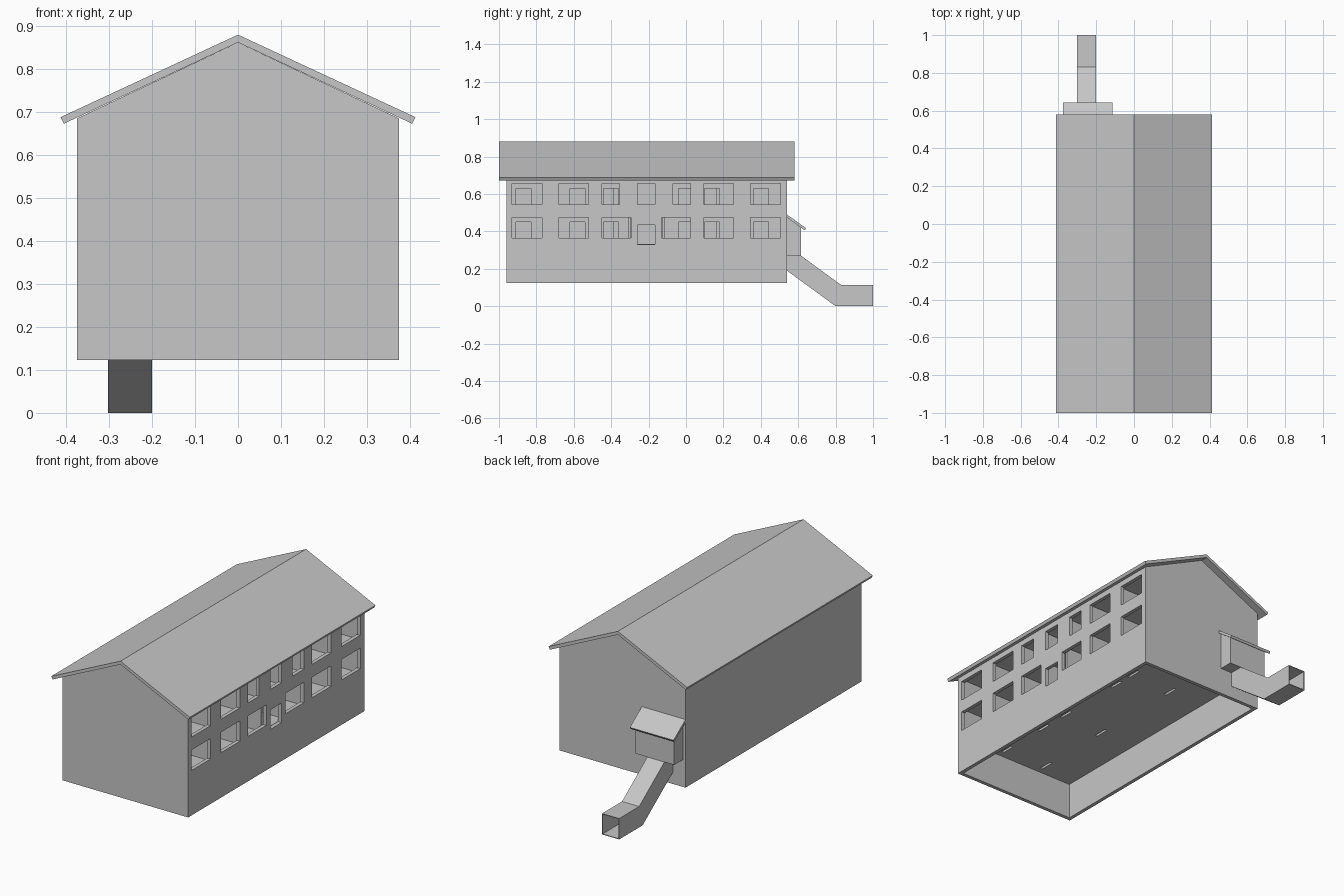
import bpy, bmesh

if "Cube" in bpy.data.objects:
    bpy.data.objects.remove(bpy.data.objects["Cube"])

grey = bpy.data.materials.new("plain grey")
grey.diffuse_color = (0.57, 0.57, 0.57, 1)
grey.use_nodes = True
grey.node_tree.nodes["Principled BSDF"].inputs["Base Color"].default_value = grey.diffuse_color


def prism(name, pts, axis, a, b):
    """Extrude a profile: axis 'x' takes (y, z) points, axis 'y' takes (x, z)."""
    bm = bmesh.new()
    place = (lambda p, d: (d, p[0], p[1])) if axis == 'x' else (lambda p, d: (p[0], d, p[1]))
    face = bm.faces.new([bm.verts.new(place(p, a)) for p in pts])
    ext = bmesh.ops.extrude_face_region(bm, geom=[face])
    vec = (b - a, 0, 0) if axis == 'x' else (0, b - a, 0)
    bmesh.ops.translate(bm, vec=vec, verts=[v for v in ext['geom'] if isinstance(v, bmesh.types.BMVert)])
    bmesh.ops.recalc_face_normals(bm, faces=bm.faces)
    me = bpy.data.meshes.new(name)
    bm.to_mesh(me)
    bm.free()
    me.materials.append(grey)
    ob = bpy.data.objects.new(name, me)
    bpy.context.collection.objects.link(ob)
    return ob


def box(name, x0, x1, y0, y1, z0, z1):
    return prism(name, [(y0, z0), (y1, z0), (y1, z1), (y0, z1)], 'x', x0, x1)


def cut(ob, boxes):
    """Cut box-shaped openings out of an object."""
    for b in boxes:
        cutter = box("cutter", *b)
        cutter.hide_render = True
        mod = ob.modifiers.new("opening", 'BOOLEAN')
        mod.operation, mod.solver, mod.object = 'DIFFERENCE', 'EXACT', cutter
        bpy.context.view_layer.update()
        me = bpy.data.meshes.new_from_object(ob.evaluated_get(bpy.context.evaluated_depsgraph_get()))
        ob.modifiers.clear()
        ob.data = me
        bpy.data.objects.remove(cutter)


W, Y0, Y1, Z0, T = 0.375, -0.96, 0.54, 0.123, 0.02
EAVE, RIDGE = 0.685, 0.862

# Gable walls
gable = [(-W, Z0), (W, Z0), (W, EAVE), (0, RIDGE), (-W, EAVE)]
prism("front_wall", gable, 'y', Y0, Y0 + T)
back = prism("back_wall", gable, 'y', Y1 - T, Y1)
cut(back, [(-0.30, -0.202, Y1 - 0.1, Y1 + 0.1, 0.335, 0.44)])

# Side walls, with windows in the right one
box("left_wall", -W, -W + T, Y0 + T, Y1 - T, Z0, EAVE)
right = box("right_wall", W - T, W, Y0 + T, Y1 - T, Z0, EAVE)
wide = [(-0.93, -0.77), (-0.68, -0.52), (0.095, 0.255), (0.345, 0.505)]
upper = wide + [(-0.45, -0.355), (-0.26, -0.165), (-0.07, 0.025)]
lower = wide + [(-0.45, -0.295), (-0.13, 0.025)]
holes = [(y0, y1, 0.545, 0.655) for y0, y1 in upper]
holes += [(y0, y1, 0.365, 0.475) for y0, y1 in lower]
holes += [(-0.26, -0.165, 0.33, 0.435)]
cut(right, [(W - 0.1, W + 0.1, *h) for h in holes])

# Roof
prism("roof", [(0, 0.88), (0.413, 0.688), (0.405, 0.673), (0, RIDGE),
               (-0.405, 0.673), (-0.413, 0.688)], 'y', -1.0, 0.58)

# Floors, ceiling and rooms along a central corridor
XI, YA, YB = W - T, Y0 + T, Y1 - T
box("ceiling", -XI, XI, YA, YB, 0.675, 0.683)
doors = {-0.145: [-0.87, -0.43, 0.12], 0.115: [-0.87, -0.58, -0.40, 0.0, 0.14, 0.40]}
slots = [(x - 0.001, x + 0.013, y - 0.04, y + 0.04) for x in doors for y in doors[x]]
for level, (z, top) in {"lower": (0.32, 0.5), "upper": (0.5, 0.675)}.items():
    floor = box(level + "_floor", -XI, XI, YA, YB, z, z + 0.012)
    if level == "lower":
        cut(floor, [(*s, z - 0.05, z + 0.05) for s in slots])
    for x in doors:
        wall = box(level + "_corridor_wall", x, x + 0.012, YA, YB, z + 0.012, top)
        cut(wall, [(x - 0.05, x + 0.05, y - 0.04, y + 0.04, z - 0.01, z + 0.13) for y in doors[x]])
    for y in (-0.73, -0.49, -0.31, -0.125, 0.055, 0.295):
        box(level + "_right_partition", 0.127, XI, y, y + 0.012, z + 0.012, top)
    for y in (-0.52, 0.04):
        box(level + "_left_partition", -XI, -0.145, y, y + 0.012, z + 0.012, top)

# Porch on the back wall
P = 0.006
porch_side = [(Y1, 0.27), (0.615, 0.27), (0.615, 0.422), (Y1, 0.477)]
for x in (-0.36, -0.13 - P):
    prism("porch_side", porch_side, 'x', x, x + P)
box("porch_back", -0.36 + P, -0.13 - P, 0.615 - P, 0.615, 0.27, 0.425)
for x0, x1 in ((-0.36 + P, -0.302), (-0.2, -0.13 - P)):
    box("porch_floor", x0, x1, Y1, 0.615 - P, 0.27, 0.27 + P)
prism("porch_roof", [(Y1, 0.49), (0.642, 0.417), (0.634, 0.406), (Y1, 0.474)], 'x', -0.375, -0.115)

# Hollow chute running from the porch down to the ground, open at its end
C, CX0, CX1 = 0.004, -0.302, -0.2
chute = [(Y1, 0.27), (0.615, 0.27), (0.83, 0.113), (1, 0.113), (1, 0), (0.80, 0), (Y1, 0.19)]
for x in (CX0, CX1 - C):
    prism("chute_side", chute, 'x', x, x + C)
prism("chute_top", [(0.615, 0.27), (0.83, 0.113), (1, 0.113), (1, 0.113 - C),
                    (0.829, 0.113 - C), (0.615, 0.265)], 'x', CX0 + C, CX1 - C)
prism("chute_bottom", [(Y1, 0.19), (0.80, 0), (1, 0), (1, C), (0.801, C), (Y1, 0.195)],
      'x', CX0 + C, CX1 - C)
